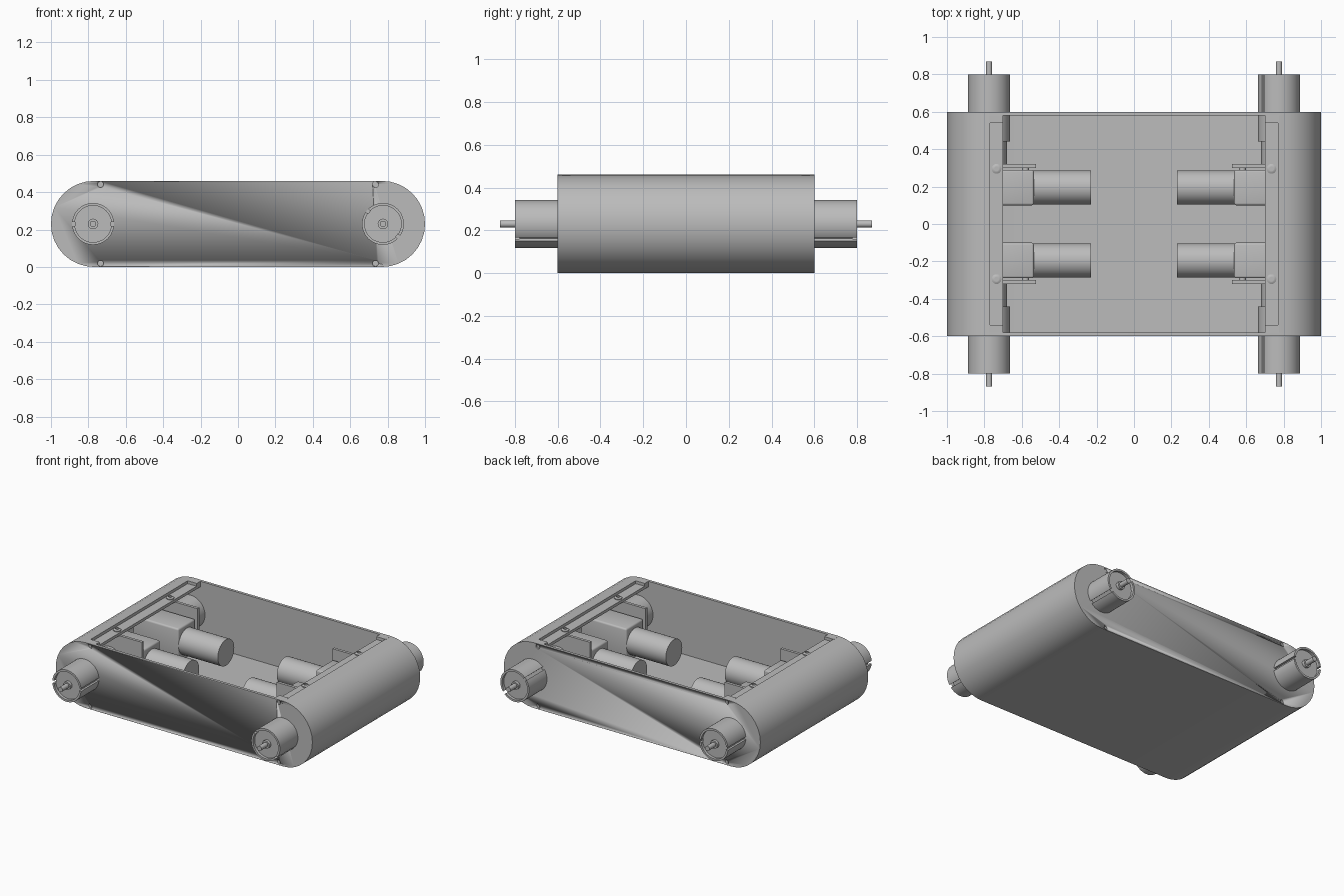
import bpy, bmesh, math
from mathutils import Matrix, Vector

if "Cube" in bpy.data.objects:
    bpy.data.objects.remove(bpy.data.objects["Cube"])

grey = bpy.data.materials.new("plain grey")
grey.use_nodes = True
COLOUR = (0.5, 0.5, 0.5, 1)
grey.diffuse_color = COLOUR
grey.node_tree.nodes["Principled BSDF"].inputs["Base Color"].default_value = COLOUR

HEIGHT, R = 0.46, 0.23          # body height and end radius
AXLE_X, AXLE_Z = 0.775, 0.23
WALL = 0.02


def finish(name, bm, smooth=True):
    bmesh.ops.recalc_face_normals(bm, faces=bm.faces)
    mesh = bpy.data.meshes.new(name)
    bm.to_mesh(mesh)
    bm.free()
    mesh.materials.append(grey)
    ob = bpy.data.objects.new(name, mesh)
    bpy.context.collection.objects.link(ob)
    if smooth:
        select(ob)
        bpy.ops.object.shade_smooth_by_angle(angle=math.radians(35))
    return ob


def select(ob):
    bpy.ops.object.select_all(action='DESELECT')
    ob.select_set(True)
    bpy.context.view_layer.objects.active = ob


def box(name, low, high, bevel=0):
    low, high = Vector(low), Vector(high)
    bm = bmesh.new()
    bmesh.ops.create_cube(bm, size=1)
    bmesh.ops.scale(bm, vec=[abs(d) for d in high - low], verts=bm.verts)
    bmesh.ops.translate(bm, vec=(low + high) / 2, verts=bm.verts)
    if bevel:
        bmesh.ops.bevel(bm, geom=bm.edges[:], offset=bevel, segments=3,
                        profile=0.5, affect='EDGES')
    return finish(name, bm, bool(bevel))


def prism(name, outline, y0, y1):
    """Extrude an x-z outline along y."""
    bm = bmesh.new()
    face = bm.faces.new([bm.verts.new((x, y0, z)) for x, z in outline])
    out = bmesh.ops.extrude_face_region(bm, geom=[face])
    verts = [v for v in out["geom"] if isinstance(v, bmesh.types.BMVert)]
    bmesh.ops.translate(bm, vec=(0, y1 - y0, 0), verts=verts)
    return finish(name, bm)


def turned(name, profile, origin, axis, steps=32):
    """Spin a (radius, distance) profile round an axis through the origin."""
    bm = bmesh.new()
    verts = [bm.verts.new((r, 0, d)) for r, d in profile]
    edges = [bm.edges.new(pair) for pair in zip(verts, verts[1:])]
    bmesh.ops.spin(bm, geom=verts + edges, cent=(0, 0, 0), axis=(0, 0, 1),
                   angle=math.tau, steps=steps)
    bmesh.ops.remove_doubles(bm, verts=bm.verts, dist=1e-5)
    turn = Vector((0, 0, 1)).rotation_difference(Vector(axis)).to_matrix().to_4x4()
    bm.transform(Matrix.Translation(origin) @ turn)
    return finish(name, bm)


def rod(name, radius, length, origin, axis, steps=32):
    return turned(name, [(0, 0), (radius, 0), (radius, length), (0, length)],
                  origin, axis, steps)


def cut(ob, cutter):
    mod = ob.modifiers.new("cut", 'BOOLEAN')
    mod.operation, mod.solver, mod.object = 'DIFFERENCE', 'EXACT', cutter
    select(ob)
    bpy.ops.object.modifier_apply(modifier=mod.name)
    bpy.data.objects.remove(cutter)


def arc(radius, side, steps=16):
    """Half circle of one rounded end, from top to bottom."""
    return [(side * (HEIGHT / 2 - R + AXLE_X - 0.005 + radius * math.sin(a)),
             R + radius * math.cos(a))
            for a in (math.pi * i / steps for i in range(steps + 1))]


# Wrap-around skin, open on top between the two ends
outer = arc(R, 1) + arc(R, -1)[::-1]
inner = arc(R - WALL, 1) + arc(R - WALL, -1)[::-1]
prism("outer_skin", outer + inner[::-1], -0.58, 0.58)

for y in (-1, 1):
    side = "front" if y < 0 else "back"
    # Side wall with recessed screw holes
    wall = prism(side + "_wall", outer, y * 0.58, y * 0.6)
    for x in (-0.735, 0.735):
        for z in (0.019, HEIGHT - 0.019):
            cut(wall, rod("hole", 0.016, 0.03, (x, y * 0.588, z), (0, y, 0), 16))
            rod("wall_screw", 0.009, 0.008, (x, y * 0.586, z), (0, y, 0), 12)

for x in (-1, 1):
    end = "left" if x > 0 else "right"
    # Recessed mounting ledge under the edge of the skin
    box(end + "_ledge", (x * 0.70, -0.58, 0.42), (x * 0.80, 0.58, 0.44))
    for y in (-1, 1):
        name = end + ("_front_" if y < 0 else "_back_")
        axle = (x * AXLE_X, 0, AXLE_Z)
        along = (0, y, 0)

        # Top corner strip beside the ledge
        box(name + "strip", (x * 0.70, y * 0.54, 0.44), (x * 0.775, y * 0.58, HEIGHT))

        # Wheel hub: a cup with a recessed end and two key slots
        hub = turned(name + "hub", [(0, 0.44), (0.112, 0.44), (0.112, 0.8),
                                    (0.098, 0.8), (0.098, 0.78), (0, 0.78)],
                     axle, along, 48)
        for angle in ((140, -40) if x > 0 else (180, 0)):
            a = math.radians(angle)
            slot = box("slot", (0.096, 0.6 * y, -0.01), (0.13, 0.82 * y, 0.01))
            slot.matrix_world = Matrix.Translation(axle) @ Matrix.Rotation(-a, 4, 'Y')
            cut(hub, slot)
        turned(name + "shaft", [(0, 0.3), (0.095, 0.3), (0.095, 0.45), (0.028, 0.45),
                                (0.028, 0.8), (0.017, 0.8), (0.017, 0.87), (0, 0.87)],
               axle, along, 24)

        # Gearbox and drive motor
        box(name + "gearbox", (x * 0.535, y * 0.10, 0.11), (x * 0.89, y * 0.29, 0.35), 0.012)
        rod(name + "motor", 0.092, 0.31, (x * 0.54, y * 0.195, AXLE_Z), (-x, 0, 0))

        # Bracket hung from the ledge, with spacers and a top screw
        bracket = [(0.525, 0.12), (0.86, 0.12), (0.86, 0.36), (0.78, 0.42),
                   (0.525, 0.42)]
        prism(name + "bracket", [(x * px, pz) for px, pz in bracket], y * 0.30, y * 0.32)
        for z in (0.17, 0.29):
            rod(name + "spacer", 0.018, 0.02, (x * 0.58, y * 0.285, z), along, 12)
        turned(name + "ledge_screw", [(0, 0.44), (0.026, 0.44), (0.026, 0.446),
                                      (0.016, 0.452), (0.012, 0.452), (0.012, 0.444),
                                      (0, 0.444)],
               (x * 0.735, y * 0.295, 0), (0, 0, 1), 20)
